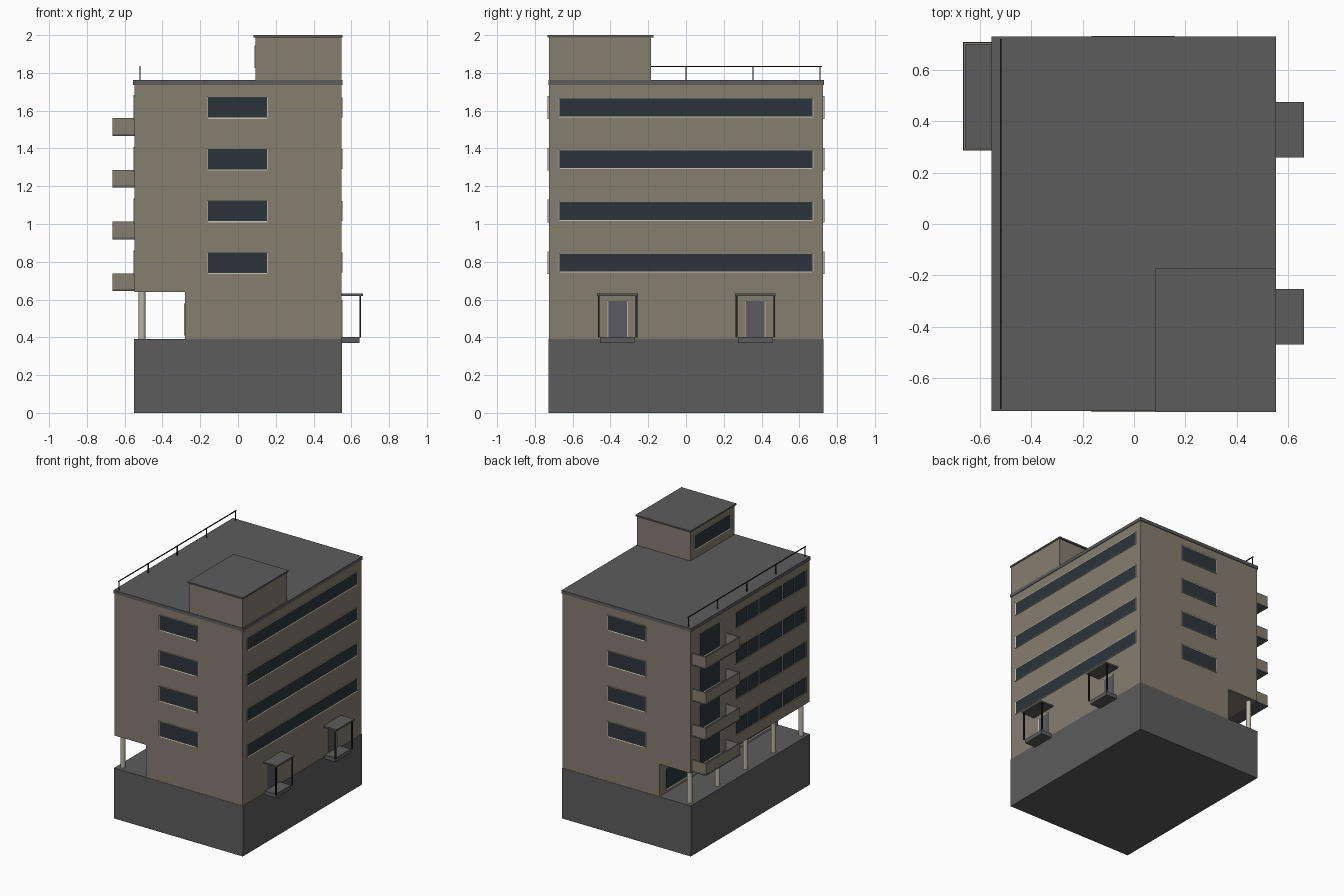
import bpy
import bmesh
from mathutils import Vector

cube = bpy.data.objects.get("Cube")
if cube:
    bpy.data.objects.remove(cube, do_unlink=True)


def material(name, rgb):
    m = bpy.data.materials.new(name)
    m.use_nodes = True
    m.diffuse_color = (*rgb, 1)
    m.node_tree.nodes["Principled BSDF"].inputs["Base Color"].default_value = (*rgb, 1)
    return m


GREY = material("concrete grey", (0.107, 0.107, 0.107))
WALL = material("beige render", (0.235, 0.205, 0.16))
TRIM = material("pale trim", (0.5, 0.47, 0.37))
GLASS = material("dark glass", (0.025, 0.036, 0.044))
METAL = material("dark metal", (0.015, 0.015, 0.015))
DOOR = material("door grey", (0.105, 0.105, 0.118))


def finish(bm, name, *mats):
    mesh = bpy.data.meshes.new(name)
    bm.to_mesh(mesh)
    bm.free()
    for m in mats:
        mesh.materials.append(m)
    obj = bpy.data.objects.new(name, mesh)
    bpy.context.collection.objects.link(obj)
    return obj


def add_box(bm, x, y, z):
    """Box from (min, max) pairs."""
    verts = bmesh.ops.create_cube(bm, size=1)["verts"]
    for v in verts:
        v.co = [sum(r) / 2 + c * (r[1] - r[0]) for r, c in zip((x, y, z), v.co)]
    return {f for v in verts for f in v.link_faces}


def box(name, x, y, z, mat):
    bm = bmesh.new()
    add_box(bm, x, y, z)
    return finish(bm, name, mat)


def window(name, axis, sign, at, spans, z, fill=GLASS, trim=0.008):
    """Framed panes on a wall facing sign along axis; each span is one pane."""
    bm = bmesh.new()
    out = Vector((sign, 0, 0) if axis == "x" else (0, sign, 0))
    depth = sorted((at - sign * 0.004, at + sign * 0.005))
    for span in spans:
        faces = add_box(bm, *((depth, span) if axis == "x" else (span, depth)), z)
        bm.normal_update()
        front = max(faces, key=lambda f: f.normal.dot(out))
        bmesh.ops.inset_region(bm, faces=[front], thickness=trim, depth=0)
        front.material_index = 1
        bmesh.ops.translate(bm, verts=front.verts, vec=out * -0.003)
    return finish(bm, name, TRIM, fill)


# Plinth and upper block with an open undercroft along one side
box("plinth", (-0.55, 0.55), (-0.727, 0.727), (0, 0.39), GREY)
profile = [(-0.28, 0.39), (0.548, 0.39), (0.548, 1.737), (-0.548, 1.737), (-0.548, 0.64), (-0.28, 0.64)]
bm = bmesh.new()
face = bm.faces.new([bm.verts.new((x, -0.725, z)) for x, z in profile])
ext = bmesh.ops.extrude_face_region(bm, geom=[face])["geom"]
bmesh.ops.translate(bm, verts=[g for g in ext if isinstance(g, bmesh.types.BMVert)], vec=(0, 1.45, 0))
bmesh.ops.recalc_face_normals(bm, faces=bm.faces)
finish(bm, "main_block", WALL)

# Roof and rooftop room
box("roof_slab", (-0.555, 0.553), (-0.729, 0.731), (1.737, 1.762), GREY)
box("rooftop_room", (0.092, 0.547), (-0.725, -0.185), (1.76, 1.99), WALL)
box("rooftop_room_roof", (0.083, 0.553), (-0.733, -0.173), (1.988, 2), GREY)
window("rooftop_room_window", "x", -1, 0.092, [(-0.68, -0.23)], (1.825, 1.945))

# Roof railing
bm = bmesh.new()
add_box(bm, (-0.522, -0.516), (-0.72, 0.72), (1.831, 1.837))
for i in range(-2, 3):
    y = i * 0.355
    add_box(bm, (-0.522, -0.516), (y - 0.003, y + 0.003), (1.76, 1.834))
finish(bm, "roof_railing", METAL)

# Windows and balconies on each floor
for n in range(4):
    lift = n * 0.274
    for side, sign in (("front", -1), ("back", 1)):
        window(f"{side}_window_{n + 1}", "y", sign, sign * 0.727, [(-0.165, 0.16)],
               (0.735 + lift, 0.855 + lift))
    window(f"left_strip_window_{n + 1}", "x", 1, 0.548, [(-0.675, 0.675)],
           (0.742 + lift, 0.848 + lift))
    edges = [0.18 - 0.143 * k for k in (0, 1, 2, 4, 5, 6)]
    window(f"right_strip_window_{n + 1}", "x", -1, -0.548, list(zip(edges[1:], edges)),
           (0.728 + lift, 0.855 + lift), trim=0.006)
    window(f"balcony_door_{n + 1}", "x", -1, -0.548, [(0.36, 0.62)],
           (0.66 + lift, 0.86 + lift))
    z = (0.65 + lift, 0.738 + lift)
    box(f"balcony_floor_{n + 1}", (-0.665, -0.545), (0.287, 0.708), (0.645 + lift, 0.655 + lift), GREY)
    bm = bmesh.new()
    add_box(bm, (-0.664, -0.656), (0.288, 0.707), z)
    for y in (0.288, 0.699):
        add_box(bm, (-0.656, -0.546), (y, y + 0.008), z)
    finish(bm, f"balcony_parapet_{n + 1}", WALL)

# Undercroft glazing and columns
window("undercroft_window", "x", -1, -0.28, [(-0.65, 0.65)], (0.41, 0.58))
for i in range(-2, 3):
    bpy.ops.mesh.primitive_cylinder_add(vertices=24, radius=0.018, depth=0.26,
                                        location=(-0.508, i * 0.34, 0.515))
    column = bpy.context.object
    column.name = f"column_{i + 3}"
    column.data.materials.append(TRIM)
    bpy.ops.object.shade_smooth_by_angle()

# Entrances with step, canopy and posts
for label, y in (("front", -0.362), ("back", 0.367)):
    box(f"{label}_entrance_step", (0.54, 0.642), (y - 0.092, y + 0.092), (0.37, 0.402), GREY)
    box(f"{label}_entrance_canopy", (0.54, 0.662), (y - 0.108, y + 0.108), (0.62, 0.632), GREY)
    window(f"{label}_entrance_door", "x", 1, 0.548, [(y - 0.055, y + 0.055)], (0.395, 0.597), DOOR)
    bm = bmesh.new()
    for side in (-1, 1):
        p = y + side * 0.1
        add_box(bm, (0.642, 0.652), (p - 0.005, p + 0.005), (0.4, 0.622))
    finish(bm, f"{label}_entrance_posts", METAL)
